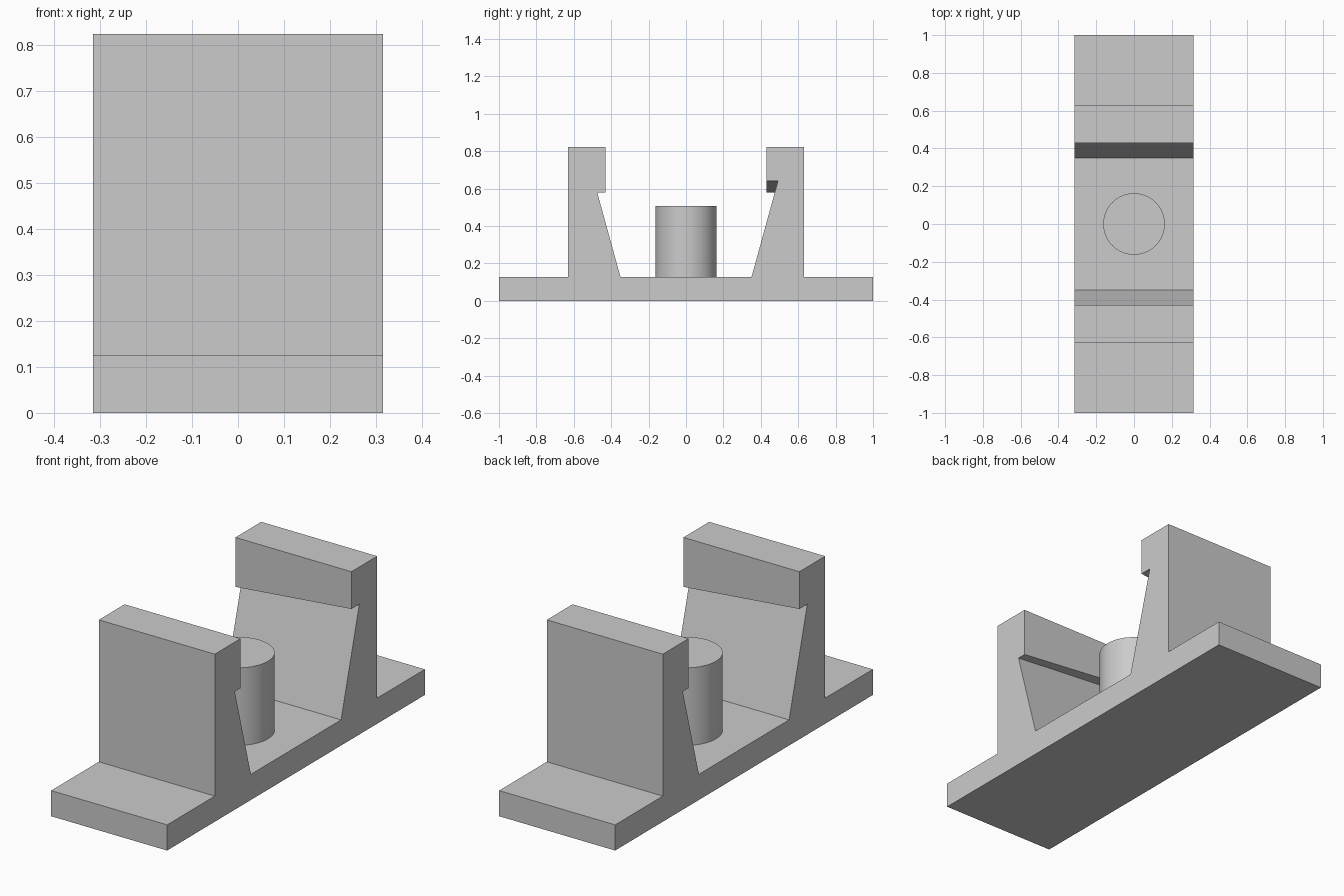
import bpy
import bmesh
import math

cube = bpy.data.objects.get("Cube")
if cube:
    bpy.data.objects.remove(cube, do_unlink=True)

HALF_W = 0.315
BASE_H = 0.126
TOP_H = 0.823

grey = bpy.data.materials.new("plain grey")
grey.use_nodes = True
color = (0.6, 0.6, 0.6, 1)
grey.diffuse_color = color
grey.node_tree.nodes["Principled BSDF"].inputs["Base Color"].default_value = color


def add_object(name, bm):
    bmesh.ops.recalc_face_normals(bm, faces=bm.faces)
    mesh = bpy.data.meshes.new(name)
    bm.to_mesh(mesh)
    bm.free()
    mesh.materials.append(grey)
    obj = bpy.data.objects.new(name, mesh)
    bpy.context.collection.objects.link(obj)
    return obj


def half_profile(notch_z):
    """Half outline (y, z), from the inner floor out to the end of the base."""
    foot, lean = 0.35, 0.275
    return [
        (foot, BASE_H),
        (foot + lean * (notch_z - BASE_H), notch_z),
        (0.43, notch_z),
        (0.43, TOP_H),
        (0.63, TOP_H),
        (0.63, BASE_H),
        (1.0, BASE_H),
        (1.0, 0.0),
    ]


# Base with two hooked jaws: the hook undersides taper across the width,
# in opposite directions on the two jaws
bm = bmesh.new()
low, high = 0.58, 0.64
ends = []
for side in (-1, 1):
    back, front = (high, low) if side > 0 else (low, high)
    outline = half_profile(back)
    outline += [(-y, z) for y, z in reversed(half_profile(front))]
    ends.append([bm.verts.new((side * HALF_W, y, z)) for y, z in outline])
a, b = ends
bm.faces.new(a)
bm.faces.new(b)
for i in range(len(a)):
    j = (i + 1) % len(a)
    bm.faces.new((a[i], a[j], b[j], b[i]))
add_object("base_with_jaws", bm)

# Round peg between the jaws
bm = bmesh.new()
peg_top = 0.507
bmesh.ops.create_cone(bm, cap_ends=True, segments=64, radius1=0.163,
                      radius2=0.163, depth=peg_top - BASE_H)
bmesh.ops.translate(bm, verts=bm.verts, vec=(0, 0, (peg_top + BASE_H) / 2))
peg = add_object("center_peg", bm)
bpy.ops.object.select_all(action="DESELECT")
peg.select_set(True)
bpy.context.view_layer.objects.active = peg
bpy.ops.object.shade_smooth_by_angle(angle=math.radians(30))
